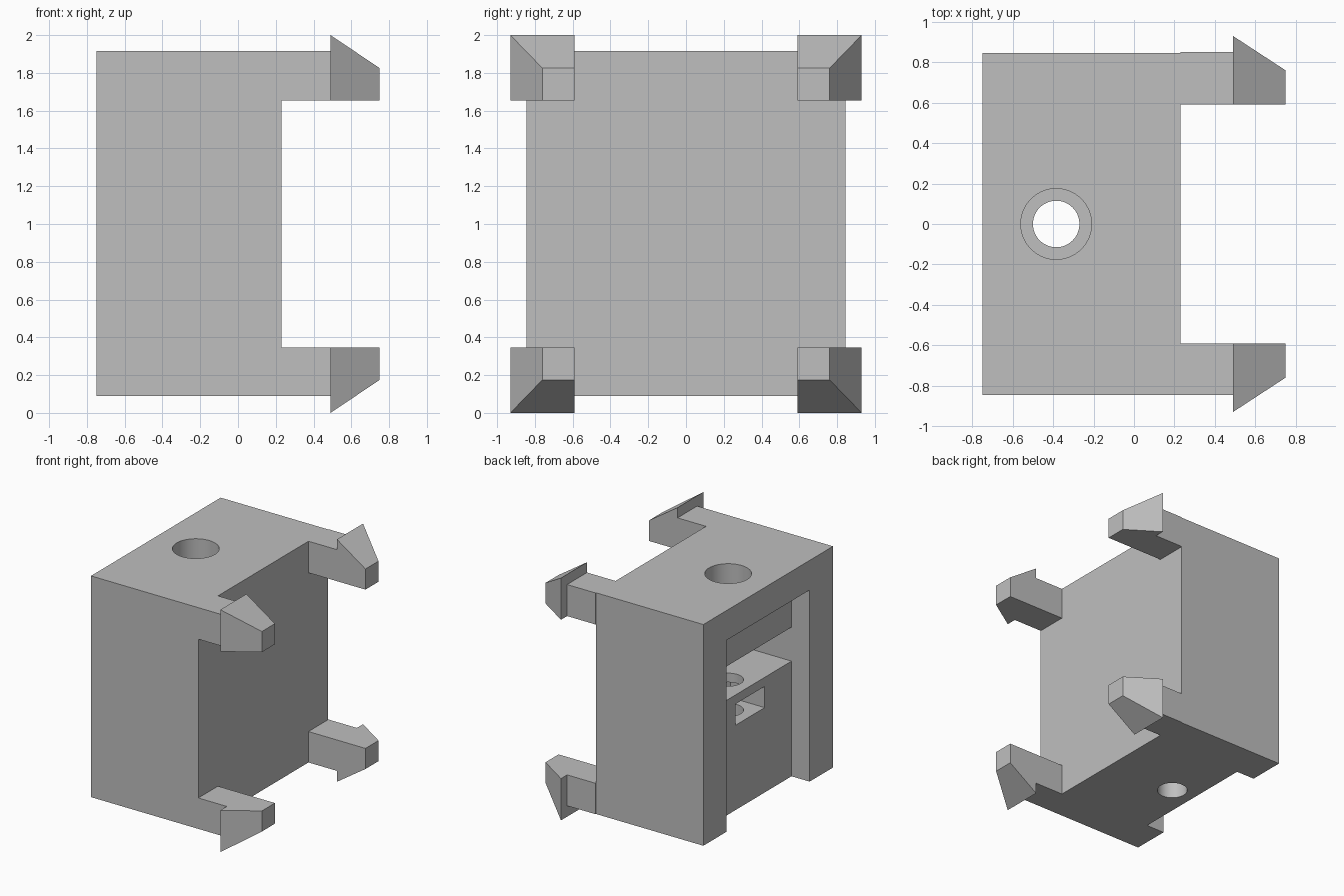
import bpy
import bmesh
from math import cos, sin, pi

cube = bpy.data.objects.get("Cube")
if cube:
    bpy.data.objects.remove(cube, do_unlink=True)

grey = bpy.data.materials.new("plain_grey")
grey.use_nodes = True
COLOUR = (0.52, 0.52, 0.52, 1)
grey.diffuse_color = COLOUR
grey.node_tree.nodes["Principled BSDF"].inputs["Base Color"].default_value = COLOUR


def loft(name, start, end):
    """Closed solid between two matching rings of points."""
    bm = bmesh.new()
    a = [bm.verts.new(p) for p in start]
    b = [bm.verts.new(p) for p in end]
    bm.faces.new(a)
    bm.faces.new(b)
    for i in range(len(a)):
        j = (i + 1) % len(a)
        bm.faces.new((a[i], a[j], b[j], b[i]))
    bmesh.ops.recalc_face_normals(bm, faces=bm.faces)
    mesh = bpy.data.meshes.new(name)
    bm.to_mesh(mesh)
    bm.free()
    mesh.materials.append(grey)
    obj = bpy.data.objects.new(name, mesh)
    bpy.context.collection.objects.link(obj)
    return obj


def upright(name, outline, low, high):
    return loft(name, [(x, y, low) for x, y in outline], [(x, y, high) for x, y in outline])


def circle(radius, steps=64):
    return [(HOLE_X + radius * cos(2 * pi * i / steps), radius * sin(2 * pi * i / steps))
            for i in range(steps)]


def section(x, y0, y1, z0, z1):
    return [(x, y0, z0), (x, y1, z0), (x, y1, z1), (x, y0, z1)]


BACK, FACE, HEAD, TIP = -0.75, 0.23, 0.49, 0.75
HALF_Y, LOW, HIGH = 0.845, 0.09, 1.915
HOLE_X = -0.385

# Main block
body = loft("body", section(BACK, -HALF_Y, HALF_Y, LOW, HIGH),
            section(FACE, -HALF_Y, HALF_Y, LOW, HIGH))

# Rear recess with a deep cross slot
pocket = [(-0.9, -0.1), (-0.585, -0.1), (-0.585, 1.04), (-0.1, 1.04),
          (-0.1, 1.32), (-0.585, 1.32), (-0.585, 1.67), (-0.9, 1.67)]
recess = loft("recess_cutter", [(x, -0.54, z) for x, z in pocket],
              [(x, 0.54, z) for x, z in pocket])

# Screw holes and the nut slot with a hexagonal end
wide_hole = upright("wide_hole_cutter", circle(0.175), 1.2, 2.1)
narrow_hole = upright("narrow_hole_cutter", circle(0.115), -0.1, 1.2)
nut = [(-0.68, -0.19), (HOLE_X + 0.11, -0.19), (HOLE_X + 0.22, 0),
       (HOLE_X + 0.11, 0.19), (-0.68, 0.19)]
nut_slot = upright("nut_slot_cutter", nut, 0.79, 0.965)

bpy.context.view_layer.objects.active = body
for cutter in (recess, wide_hole, narrow_hole, nut_slot):
    cutter.hide_render = True
    mod = body.modifiers.new(cutter.name, "BOOLEAN")
    mod.operation = "DIFFERENCE"
    mod.solver = "EXACT"
    mod.object = cutter
    bpy.ops.object.modifier_apply(modifier=mod.name)
    bpy.data.objects.remove(cutter, do_unlink=True)

# Four snap clips: a straight arm and a tapered hook head
for side, ys in (("front", -1), ("back", 1)):
    for level, zs in (("lower", -1), ("upper", 1)):
        def ring(x, y, z):
            return section(x, ys * 0.59, ys * y, 1 + zs * 0.655, 1 + zs * z)
        arm_y = 0.85 if ys > 0 else HALF_Y
        arm_z = HIGH - 1 if zs > 0 else 1 - LOW
        loft(f"{side}_{level}_arm", ring(FACE, arm_y, arm_z), ring(HEAD, arm_y, arm_z))
        loft(f"{side}_{level}_hook", ring(HEAD, 0.93, 1.0), ring(TIP, 0.76, 0.825))

# Smooth the hole walls, keep the edges sharp
bpy.ops.object.select_all(action="DESELECT")
body.select_set(True)
bpy.context.view_layer.objects.active = body
bpy.ops.object.shade_smooth_by_angle(angle=pi / 6)
